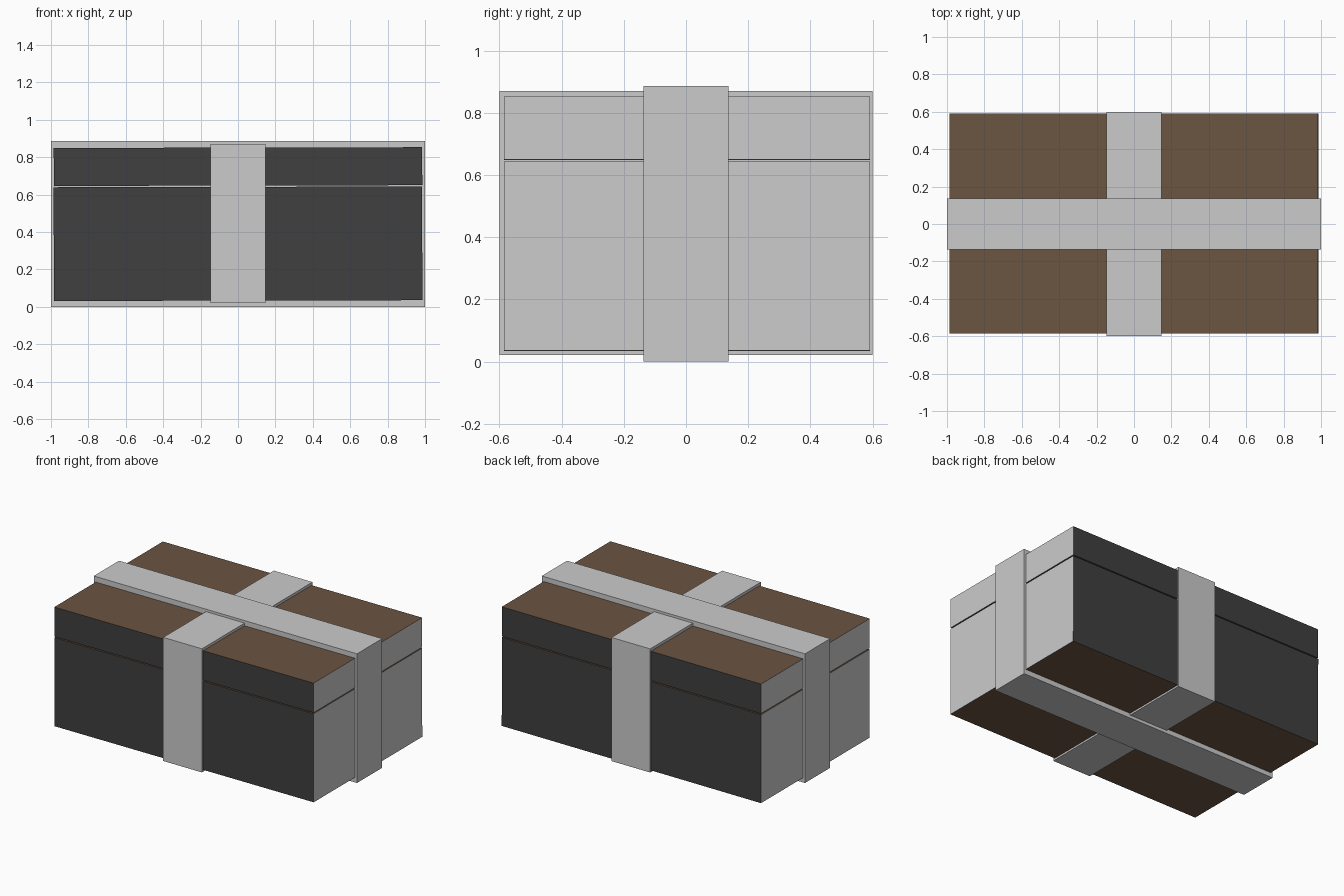
import bpy, math

if "Cube" in bpy.data.objects:
    bpy.data.objects.remove(bpy.data.objects["Cube"])

def material(name, color):
    m = bpy.data.materials.new(name)
    m.diffuse_color = color
    m.use_nodes = True
    m.node_tree.nodes["Principled BSDF"].inputs["Base Color"].default_value = m.diffuse_color
    return m

grey = material("grey_ends", (0.7, 0.7, 0.7, 1))
dark = material("dark_sides", (0.05, 0.05, 0.05, 1))
brown = material("brown_panels", (0.145, 0.09, 0.055, 1))

def box(name, x, y, z):
    """Axis-aligned box from (min, max) ranges."""
    bpy.ops.mesh.primitive_cube_add(
        size=1, location=[(a + b) / 2 for a, b in (x, y, z)])
    ob = bpy.context.object
    ob.name = name
    ob.scale = [b - a for a, b in (x, y, z)]
    bpy.ops.object.transform_apply(location=False, rotation=False, scale=True)
    return ob

def paint_panels(ob):
    """Grey ends, dark front and back, brown top and bottom."""
    for m in (grey, dark, brown):
        ob.data.materials.append(m)
    for f in ob.data.polygons:
        n = [abs(c) for c in f.normal]
        f.material_index = n.index(max(n))

# Box body and lid, split by a thin seam and very slightly tilted
for name, z in (("box_body", (0.033, 0.641)), ("box_lid", (0.648, 0.851))):
    part = box(name, (-0.985, 0.985), (-0.586, 0.592), z)
    part.rotation_euler.y = -math.radians(0.12)
    paint_panels(part)

# Crossed wrapping bands
box("lengthwise_band", (-1.0, 1.0), (-0.137, 0.137), (0.0, 0.887))
box("crosswise_band", (-0.148, 0.146), (-0.6, 0.6), (0.021, 0.87))
